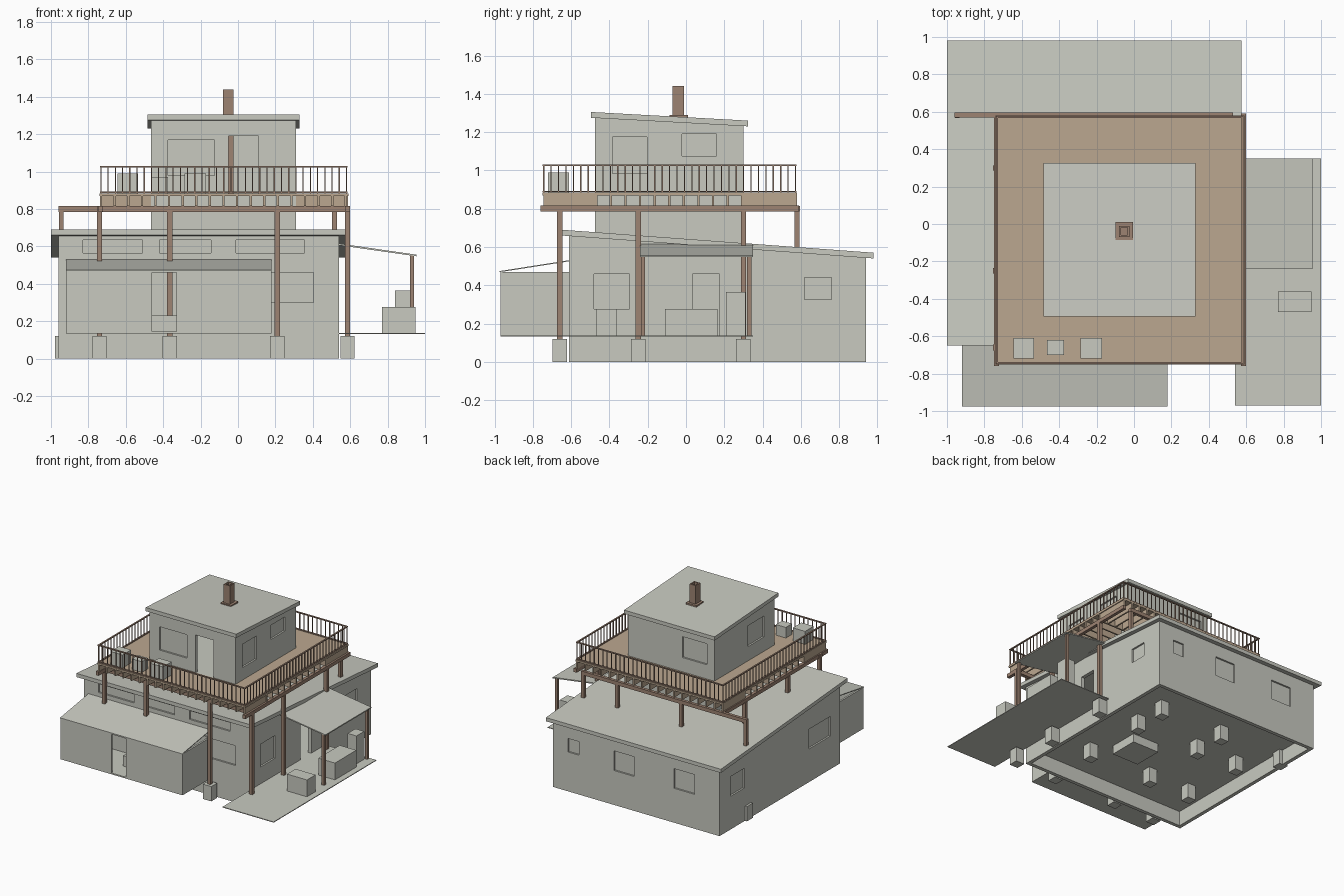
import bpy, bmesh

def material(name, rgb):
    m = bpy.data.materials.new(name)
    m.diffuse_color = (*rgb, 1)
    return m

GREY = material("pale_grey", (0.58, 0.59, 0.53))
TAN = material("deck_tan", (0.50, 0.39, 0.28))
BROWN = material("timber_brown", (0.34, 0.23, 0.17))


def add_block(bm, x0, x1, y0, y1, low, high):
    """Block whose underside and top are heights or functions of (x, y)."""
    fn = lambda h: h if callable(h) else (lambda x, y: h)
    corners = [(x0, y0), (x1, y0), (x1, y1), (x0, y1)]
    b = [bm.verts.new((x, y, fn(low)(x, y))) for x, y in corners]
    t = [bm.verts.new((x, y, fn(high)(x, y))) for x, y in corners]
    bm.faces.new(b[::-1])
    bm.faces.new(t)
    for i in range(4):
        j = (i + 1) % 4
        bm.faces.new((b[i], b[j], t[j], t[i]))


def blocks(name, mat, items):
    bm = bmesh.new()
    for it in items:
        add_block(bm, *it)
    me = bpy.data.meshes.new(name)
    bm.to_mesh(me)
    bm.free()
    me.materials.append(mat)
    ob = bpy.data.objects.new(name, me)
    bpy.context.collection.objects.link(ob)
    return ob


def carve(ob, *groups):
    """Cut each group of separate boxes out of the object."""
    for g in groups:
        cutter = blocks("cutter", GREY, g)
        cutter.hide_render = True
        mod = ob.modifiers.new("cut", 'BOOLEAN')
        mod.operation = 'DIFFERENCE'
        mod.solver = 'EXACT'
        mod.object = cutter
        bpy.context.view_layer.objects.active = ob
        bpy.ops.object.modifier_apply(modifier=mod.name)
        bpy.data.objects.remove(cutter, do_unlink=True)


def slope(a, za, b, zb, axis=1):
    return lambda x, y: za + ((x, y)[axis] - a) * (zb - za) / (b - a)


def lift(f, d):
    return lambda x, y: f(x, y) + d


def centred(x, y, w, z0, z1):
    return (x - w / 2, x + w / 2, y - w / 2, y + w / 2, z0, z1)


D = 0.014  # window recess depth

# Lower house: sloped-top shell with crawl space, room and openings
roof_low = slope(-0.65, 0.66, 0.98, 0.54)
house = blocks("lower_house", GREY, [(-0.96, 0.54, -0.61, 0.94, 0, lift(roof_low, 0.003))])
front = [(a, b, -0.7, -0.61 + D, c, d) for a, b, c, d in (
    (-0.83, -0.51, 0.565, 0.635), (-0.42, -0.145, 0.565, 0.635),
    (-0.01, 0.355, 0.565, 0.635), (0.18, 0.405, 0.30, 0.46))]
right = [(0.54 - D, 0.6, a, b, c, d) for a, b, c, d in (
    (-0.48, -0.295, 0.275, 0.46), (0.62, 0.76, 0.325, 0.44))]
back = [(a, b, 0.94 - D, 1.0, c, d) for a, b, c, d in (
    (0.305, 0.405, 0.32, 0.43), (-0.19, -0.01, 0.28, 0.44), (-0.735, -0.55, 0.28, 0.44))]
left = [(-1.0, -0.96 + D, a, b, 0.27, 0.43) for a, b in ((0.62, 0.80), (-0.49, -0.21))]
carve(house,
      [(-0.93, 0.51, -0.58, 0.91, -0.05, 0.12), (-0.93, 0.51, -0.58, 0.91, 0.135, 0.50)],
      front + right + back + left,
      [(0.48, 0.6, 0.035, 0.175, 0.136, 0.46)])
blocks("lower_roof", GREY, [(-1.0, 0.575, -0.65, 0.98, roof_low, lift(roof_low, 0.03))])

# Upper house
top_low = slope(-0.495, 1.275, 0.325, 1.23)
upper = blocks("upper_house", GREY, [(-0.465, 0.31, -0.475, 0.30, 0.59, lift(top_low, 0.003))])
carve(upper,
      [(-0.44, 0.285, -0.45, 0.275, 0.88, 1.21)],
      [(-0.375, -0.125, -0.55, -0.475 + D, 0.98, 1.17),
       (0.31 - D, 0.4, -0.385, -0.205, 0.985, 1.175),
       (0.31 - D, 0.4, -0.02, 0.16, 1.075, 1.19),
       (-0.40, -0.18, 0.30 - D, 0.4, 1.0, 1.17),
       (-0.55, -0.465 + D, -0.34, -0.13, 1.0, 1.17)],
      [(-0.05, 0.11, -0.55, -0.43, 0.881, 1.19)])
blocks("upper_roof", GREY, [(-0.485, 0.33, -0.495, 0.325, top_low, lift(top_low, 0.03))])

# Chimney with flashing and footing
chimney = blocks("chimney", BROWN, [(-0.08, -0.025, -0.07, -0.01, 0.13, 1.44),
                                    (-0.10, -0.005, -0.085, 0.01, 1.25, 1.29)])
carve(chimney, [(-0.07, -0.035, -0.06, -0.02, 1.41, 1.5)])
blocks("chimney_footing", GREY, [(-0.16, 0.08, -0.15, 0.09, 0.05, 0.13)])

# Front annex with lean-to roof and an open doorway
annex = blocks("annex", GREY, [(-0.92, 0.18, -0.97, -0.605, 0.135, 0.47)])
carve(annex, [(-0.905, 0.165, -0.955, -0.62, 0.145, 0.6)],
      [(-0.46, -0.33, -1.0, -0.94, 0.146, 0.46)])
annex_low = slope(-0.975, 0.468, -0.61, 0.525)
blocks("annex_roof", GREY, [(-0.92, 0.18, -0.975, -0.605, annex_low, lift(annex_low, 0.006))])
blocks("annex_step", GREY, [(-0.46, -0.33, -0.82, -0.70, 0.14, 0.23)])

# Side porch: slab, sloped roof, posts and crates
blocks("porch_slab", GREY, [(0.54, 1.0, -0.97, 0.35, 0.132, 0.138)])
porch_low = slope(0.55, 0.605, 0.955, 0.547, axis=0)
blocks("porch_roof", GREY, [(0.54, 0.955, -0.24, 0.35, porch_low, lift(porch_low, 0.009))])
blocks("porch_posts", BROWN, [centred(0.93, y, 0.022, 0.135, 0.552) for y in (-0.225, 0.33)])
blocks("porch_crates", GREY, [(0.77, 0.95, -0.47, -0.36, 0.137, 0.275),
                              (0.80, 0.95, -0.11, 0.165, 0.137, 0.275),
                              (0.84, 0.92, 0.21, 0.31, 0.137, 0.365)])

# Pier blocks
XS = (-0.74, -0.365, 0.21, 0.585)
piers = [(x, y) for x in XS for y in (-0.66, -0.25, 0.30)]
piers += [(x, 0.575) for x in (-0.94, -0.365, 0.21)]
blocks("piers", GREY, [centred(x, y, 0.076, 0, 0.12) for x, y in piers])

# Deck posts and beams
posts = [centred(x, -0.66, 0.028, 0.12, 0.79) for x in XS]
posts += [centred(0.585, y, 0.028, 0.12, 0.79) for y in (-0.25, 0.30)]
posts += [centred(-0.74, y, 0.028, 0.60, 0.79) for y in (-0.25, 0.30)]
posts += [centred(x, 0.58, 0.026, 0.58, 0.79) for x in (-0.945, -0.365, 0.21, 0.515)]
blocks("deck_posts", BROWN, posts)
blocks("deck_beams", BROWN,
       [(-0.755, 0.60, -0.675, -0.645, 0.785, 0.815), (-0.96, 0.53, 0.57, 0.595, 0.785, 0.815)]
       + [(x - 0.013, x + 0.013, -0.76, 0.59, 0.786, 0.816) for x in (-0.735, 0.585)])

# Joists run outward from the upper house on all four sides
joists = []
for i in range(19):
    x = -0.732 + i * 0.0727
    joists += [(x - 0.006, x + 0.006, a, b, 0.815, 0.87) for a, b in ((-0.745, -0.475), (0.30, 0.58))]
for i in range(11):
    y = -0.469 + i * 0.0763
    joists += [(a, b, y - 0.006, y + 0.006, 0.815, 0.87) for a, b in ((-0.738, -0.465), (0.31, 0.588))]
blocks("deck_joists", TAN, joists)

# Deck boards as a ring
X0, X1, Y0, Y1 = -0.74, 0.59, -0.75, 0.58
blocks("deck_boards", TAN, [(X0, X1, Y0, -0.475, 0.87, 0.884), (X0, X1, 0.30, Y1, 0.87, 0.884),
                            (X0, -0.465, -0.475, 0.30, 0.87, 0.884),
                            (0.31, X1, -0.475, 0.30, 0.87, 0.884)])

# Railing: balusters, top and bottom rails
rx, ry = (-0.733, 0.580), (-0.743, 0.572)
rails = []
for z0, z1 in ((0.886, 0.893), (1.022, 1.03)):
    rails += [(rx[0] - 0.006, rx[1] + 0.006, y - 0.006, y + 0.006, z0, z1) for y in ry]
    rails += [(x - 0.006, x + 0.006, ry[0], ry[1], z0, z1) for x in rx]
N = 34
for i in range(N + 1):
    x = rx[0] + (rx[1] - rx[0]) * i / N
    y = ry[0] + (ry[1] - ry[0]) * i / N
    rails += [centred(x, v, 0.006, 0.884, 1.025) for v in ry]
    rails += [centred(u, y, 0.006, 0.884, 1.025) for u in rx]
blocks("railing", BROWN, rails)

# Seats and table on the deck
blocks("deck_furniture", GREY, [(-0.645, -0.535, -0.72, -0.61, 0.884, 0.99),
                                (-0.465, -0.375, -0.70, -0.62, 0.884, 0.97),
                                (-0.285, -0.17, -0.72, -0.61, 0.884, 0.99)])
